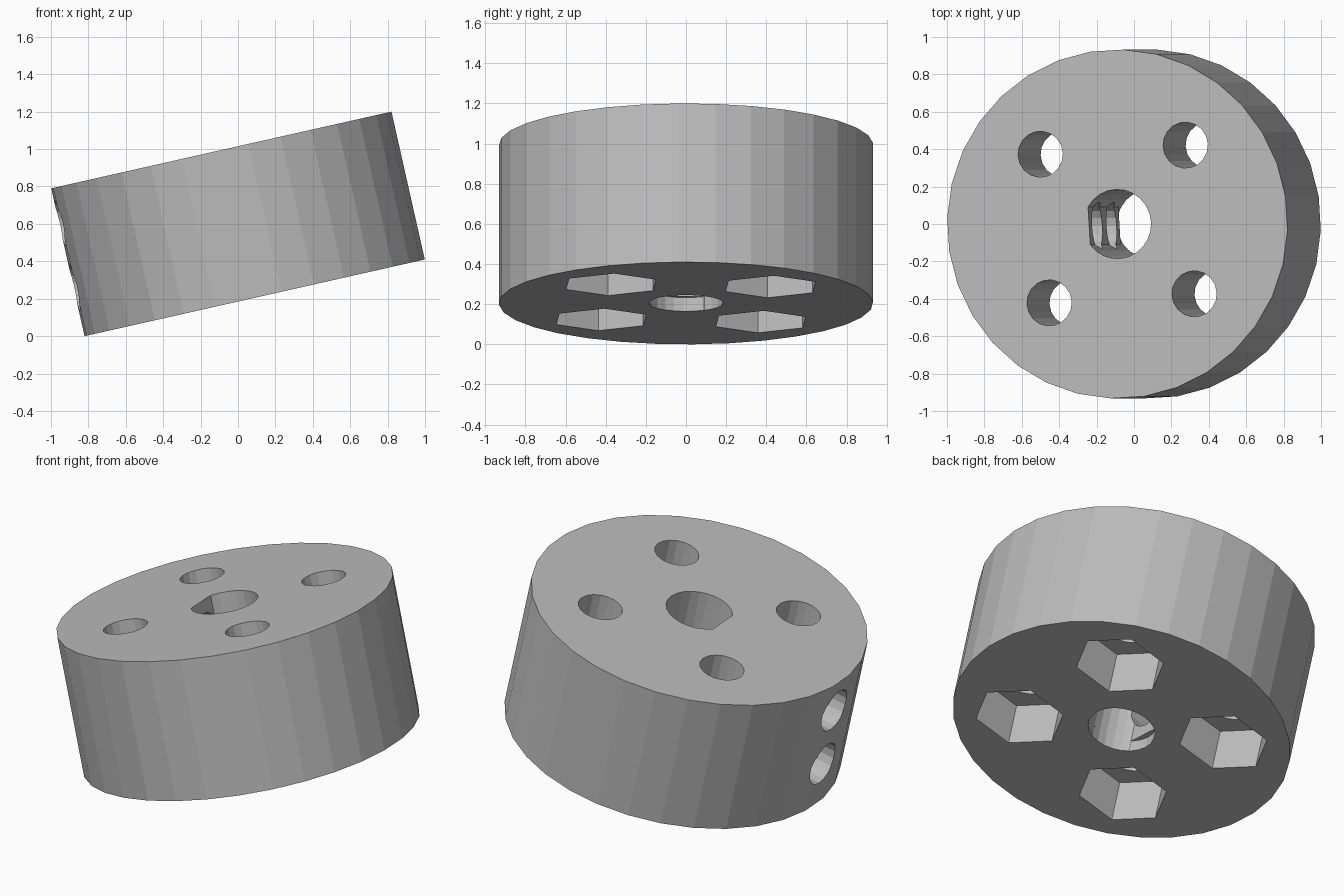
import bpy
from math import radians, cos, sin, acos, pi
from mathutils import Matrix

cube = bpy.data.objects.get("Cube")
if cube:
    bpy.data.objects.remove(cube, do_unlink=True)

RADIUS, HALF = 0.933, 0.405
BORE, FLAT = 0.185, 0.155
SCREW_HEIGHTS = (0.21, -0.14)

grey = bpy.data.materials.new("grey plastic")
grey.use_nodes = True
grey.diffuse_color = (0.5, 0.5, 0.5, 1)
grey.node_tree.nodes["Principled BSDF"].inputs["Base Color"].default_value = (0.5, 0.5, 0.5, 1)


def circle(r, sides, start=0.0, cx=0.0, cy=0.0):
    return [(cx + r * cos(start + 2 * pi * i / sides),
             cy + r * sin(start + 2 * pi * i / sides)) for i in range(sides)]


def prism(name, outline, z0, z1, matrix=Matrix()):
    """Extrude a flat outline from z0 to z1."""
    n = len(outline)
    verts = [(x, y, z) for z in (z0, z1) for x, y in outline]
    faces = [list(range(n))[::-1], list(range(n, 2 * n))]
    faces += [(i, (i + 1) % n, n + (i + 1) % n, n + i) for i in range(n)]
    mesh = bpy.data.meshes.new(name)
    mesh.from_pydata(verts, [], faces)
    mesh.transform(matrix)
    mesh.materials.append(grey)
    obj = bpy.data.objects.new(name, mesh)
    bpy.context.collection.objects.link(obj)
    return obj


def cut(body, cutter):
    """Subtract the cutter, bake the result and delete the cutter."""
    mod = body.modifiers.new("cut", 'BOOLEAN')
    mod.operation, mod.solver, mod.object = 'DIFFERENCE', 'EXACT', cutter
    bpy.context.view_layer.update()
    baked = bpy.data.meshes.new_from_object(
        body.evaluated_get(bpy.context.evaluated_depsgraph_get()))
    body.modifiers.clear()
    body.data = baked
    bpy.data.objects.remove(cutter, do_unlink=True)


# Round hub body
hub = prism("hub", circle(RADIUS, 32, pi / 32), -HALF, HALF)

# D-shaped shaft bore, opening to a full circle at the bottom
limit = acos(-FLAT / BORE)
d_shape = [(BORE * cos(a), BORE * sin(a))
           for a in (limit * (2 * i / 20 - 1) for i in range(21))]
cut(hub, prism("bore_cutter", d_shape, -0.6, 0.6))
cut(hub, prism("bore_mouth_cutter", circle(BORE, 24), -0.6, -0.335))

# Four bolt holes with hexagonal nut pockets underneath
for k in range(4):
    a = pi / 4 + k * pi / 2
    x, y = 0.563 * cos(a), 0.563 * sin(a)
    cut(hub, prism("bolt_cutter", circle(0.123, 18, 0, x, y), -0.6, 0.6))
    cut(hub, prism("nut_cutter", circle(0.25, 6, 0, x, y), -0.6, -HALF + 0.26))

# Two set-screw holes from the side into the flat of the bore
for h in SCREW_HEIGHTS:
    side = Matrix.Translation((0, 0, h)) @ Matrix.Rotation(-pi / 2, 4, 'Y')
    cut(hub, prism("screw_cutter", circle(0.125, 18), 0.05, 1.2, side))

# Tilt the hub so that it rests on the edge of its base
hub.matrix_world = (Matrix.Translation((0, 0, 0.6))
                    @ Matrix.Rotation(radians(-12.7), 4, 'Y')
                    @ Matrix.Rotation(radians(3.5), 4, 'Z'))
